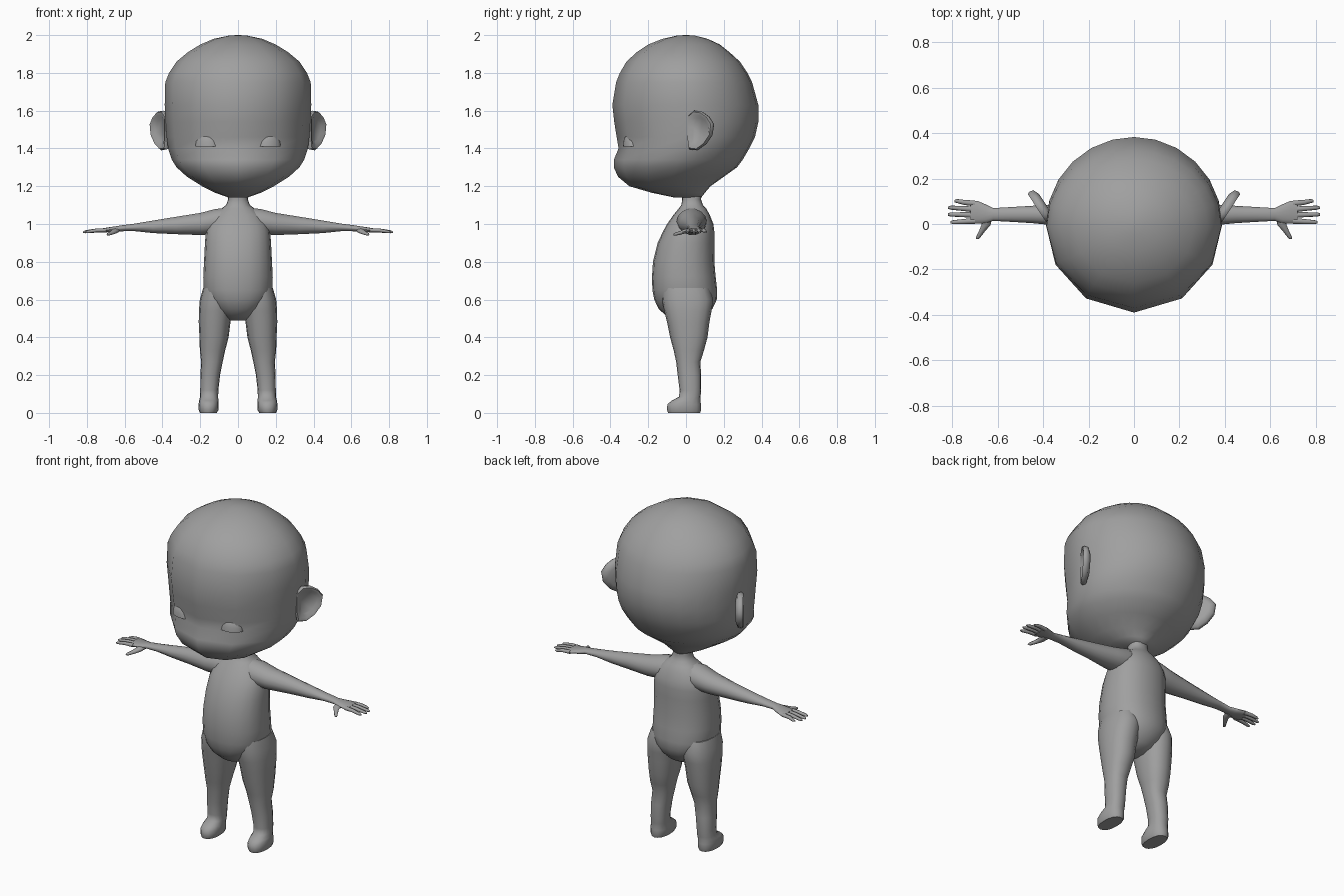
import bpy, bmesh, math
from mathutils import Matrix, Vector

skin = bpy.data.materials.new("grey_clay")
skin.diffuse_color = (0.35, 0.35, 0.35, 1)


def finish(name, bm, mirror=False, angle=50):
    """Turn a bmesh into a smooth-shaded object, mirrored across x if asked."""
    bmesh.ops.recalc_face_normals(bm, faces=bm.faces)
    me = bpy.data.meshes.new(name)
    bm.to_mesh(me)
    bm.free()
    ob = bpy.data.objects.new(name, me)
    bpy.context.collection.objects.link(ob)
    me.materials.append(skin)
    bpy.ops.object.select_all(action='DESELECT')
    bpy.context.view_layer.objects.active = ob
    ob.select_set(True)
    bpy.ops.object.shade_smooth_by_angle(angle=math.radians(angle))
    if mirror:
        ob.modifiers.new("mirror", 'MIRROR').use_mirror_merge = False
    return ob


def skin_loops(loops):
    """Bridge point loops of equal length and cap both ends."""
    bm = bmesh.new()
    rows = [[bm.verts.new(p) for p in loop] for loop in loops]
    n = len(rows[0])
    for a, b in zip(rows, rows[1:]):
        for i in range(n):
            j = (i + 1) % n
            bm.faces.new((a[i], a[j], b[j], b[i]))
    bm.faces.new(rows[0][::-1])
    bm.faces.new(rows[-1])
    return bm


def loft(rings, axis=2, angles=16, power=2.0):
    """Rings are (position on axis, centre, radius, centre, radius)."""
    if isinstance(angles, int):
        angles = [360 * i / angles for i in range(angles)]
    i, j = [k for k in range(3) if k != axis]
    loops = []
    for t, ci, ri, cj, rj in rings:
        loop = []
        for deg in angles:
            c, s = math.cos(math.radians(deg)), math.sin(math.radians(deg))
            p = [0, 0, 0]
            p[axis] = t
            p[i] = ci + ri * math.copysign(abs(c) ** (2 / power), c)
            p[j] = cj + rj * math.copysign(abs(s) ** (2 / power), s)
            loop.append(p)
        loops.append(loop)
    return skin_loops(loops)


def from_sides(rows):
    """(z, half width, front y, back y) to loft rings."""
    return [(z, 0, w, (f + b) / 2, (b - f) / 2) for z, w, f, b in rows]


# Head: round skull, slight dent at the eyes, muzzle and soft chin
half = [-57, -27, 0, 16, 31, 46, 61, 76]
head_angles = [-90] + half + [90] + [180 - a for a in reversed(half)]
finish("head", loft(from_sides([
    (1.14, .05, -.06, .08), (1.165, .12, -.18, .10), (1.20, .19, -.30, .13),
    (1.25, .27, -.36, .20), (1.30, .325, -.382, .27), (1.34, .35, -.382, .30),
    (1.40, .37, -.357, .335), (1.46, .378, -.367, .365), (1.54, .383, -.38, .383),
    (1.63, .388, -.39, .383), (1.75, .385, -.37, .35), (1.80, .365, -.35, .325),
    (1.86, .325, -.315, .285), (1.91, .265, -.26, .23), (1.95, .20, -.20, .18),
    (1.98, .13, -.125, .115), (1.997, .05, -.05, .05), (2.0, .01, -.01, .01),
]), angles=head_angles), angle=60)

# Eyes: half domes with a flat lower edge
dome = [(.075 * math.sin(a), 0, .064 * math.cos(a), 0, .04 * math.cos(a))
        for a in (math.radians(d) for d in (0, 20, 40, 60, 75, 87))]
eye = loft(dome)
eye.transform(Matrix.Translation((.165, -.292, 1.41)) @ Matrix.Rotation(math.radians(17), 4, 'Z'))
finish("eye", eye, True)

# Ears: cupped discs angled outward and back
outline = [(-.01, 1.57), (.03, 1.60), (.08, 1.595), (.12, 1.57), (.15, 1.53), (.14, 1.47),
           (.10, 1.42), (.05, 1.39), (0, 1.395), (-.01, 1.45), (-.01, 1.52)]
out, normal = Vector((.55, .83, 0)), Vector((.83, -.55, 0))
ear = []
for scale, off in ((.6, -.026), (.95, -.014), (1, .004), (.93, .016), (.78, .014), (.6, 0)):
    ear.append([Vector((.375, .02, 0)) + out * (.07 + (u - .07) * scale) + normal * off
                + Vector((0, 0, 1.5 + (z - 1.5) * scale)) for u, z in outline])
finish("ear", skin_loops(ear), True, 60)

# Torso with round belly, tapering into the neck
finish("torso_and_neck", loft(from_sides([
    (.488, .045, -.05, .06), (.51, .085, -.10, .10), (.55, .13, -.145, .14),
    (.60, .17, -.168, .163), (.65, .183, -.178, .165), (.72, .184, -.18, .157),
    (.80, .18, -.175, .15), (.90, .175, -.15, .15), (.96, .17, -.122, .15),
    (1.0, .158, -.10, .145), (1.05, .125, -.065, .125), (1.08, .09, -.04, .108),
    (1.10, .063, -.025, .09), (1.13, .052, -.02, .08), (1.18, .055, -.025, .085),
]), angles=20, power=2.25), angle=60)

# Arms widening into flat palms
finish("arm", loft([
    (.04, .03, .07, 1.015, .075), (.12, .03, .08, 1.013, .068), (.20, .035, .068, 1.0, .06),
    (.33, .04, .048, .992, .047), (.45, .042, .038, .985, .034), (.55, .042, .032, .982, .02),
    (.62, .042, .028, .977, .016), (.655, .045, .042, .972, .015), (.69, .052, .05, .969, .013),
    (.72, .053, .049, .966, .011),
], axis=0, angles=14), True, 60)

# Four fingers: base y, tip y, tip x
for k, (y0, y1, tip) in enumerate([(.014, .008, .808), (.04, .042, .82), (.064, .072, .818), (.09, .101, .79)]):
    finish("finger_%d" % (k + 1), loft([
        (.70, y0, .013, .967, .011), (.75, (y0 + y1) / 2, .011, .966, .010),
        (tip - .012, y1, .009, .959, .008), (tip, y1, .005, .957, .004)],
        axis=0, angles=8), True, 60)

# Thumb pointing forward
finish("thumb", loft([
    (.03, .648, .024, .967, .013), (-.005, .652, .02, .962, .012),
    (-.03, .668, .014, .953, .010), (-.058, .686, .010, .946, .008),
    (-.067, .69, .005, .945, .004)], axis=1, angles=8), True, 60)

# Legs running down into small rounded feet
finish("leg_and_foot", loft([
    (0, .157, .045, -.01, .085), (.015, .156, .052, -.01, .09), (.045, .156, .053, -.01, .089),
    (.065, .155, .051, 0, .076), (.085, .153, .048, .02, .057), (.12, .152, .048, .023, .057),
    (.20, .147, .052, .018, .062), (.27, .138, .057, .012, .064), (.33, .135, .067, .015, .08),
    (.40, .127, .077, .015, .099), (.48, .124, .084, .012, .112), (.54, .119, .088, .01, .125),
    (.60, .112, .09, .008, .135), (.66, .105, .08, .0, .125),
], angles=16, power=2.3), True, 60)
